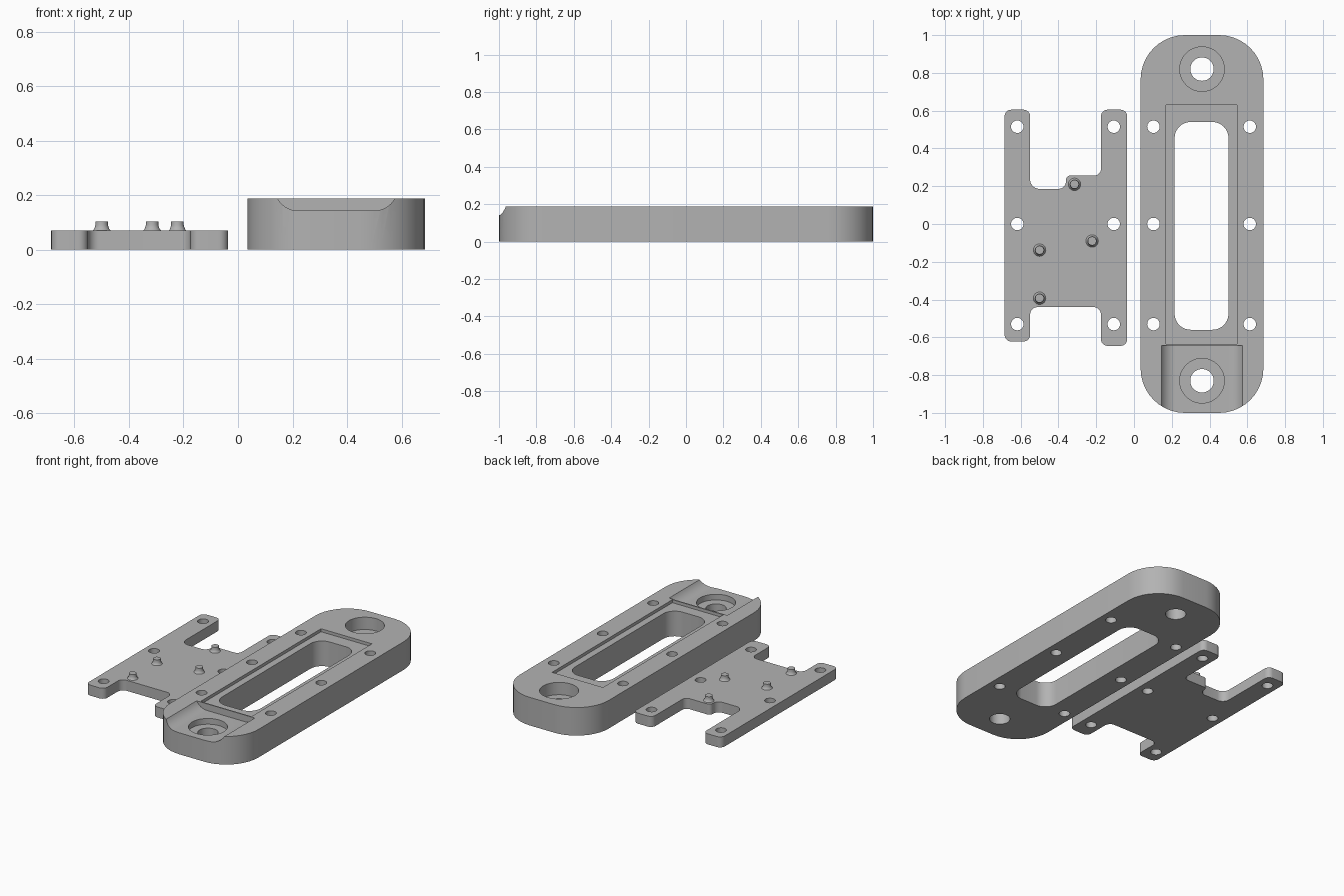
import bpy, bmesh, math
from mathutils import Vector

if "Cube" in bpy.data.objects:
    bpy.data.objects.remove(bpy.data.objects["Cube"], do_unlink=True)

grey = bpy.data.materials.new("mid grey")
grey.use_nodes = True
colour = (0.45, 0.45, 0.45, 1)
grey.diffuse_color = colour
grey.node_tree.nodes["Principled BSDF"].inputs["Base Color"].default_value = colour


def fillet(corners, steps=10):
    """Round each (x, y, radius) corner of a closed outline."""
    out = []
    for i, (x, y, r) in enumerate(corners):
        p = Vector((x, y))
        a = (Vector(corners[i - 1][:2]) - p).normalized()
        b = (Vector(corners[(i + 1) % len(corners)][:2]) - p).normalized()
        centre = p + (a + b) * r
        for k in range(steps + 1):
            t = k / steps * math.pi / 2
            out.append(centre - b * r * math.cos(t) - a * r * math.sin(t))
    return out


def rounded_rect(x0, x1, y0, y1, r):
    return fillet([(x0, y0, r), (x1, y0, r), (x1, y1, r), (x0, y1, r)])


def circle(x, y, r, n=32):
    return [(x + r * math.cos(2 * math.pi * k / n),
             y + r * math.sin(2 * math.pi * k / n)) for k in range(n)]


def finish(name, bm):
    bmesh.ops.recalc_face_normals(bm, faces=bm.faces)
    mesh = bpy.data.meshes.new(name)
    bm.to_mesh(mesh)
    bm.free()
    mesh.materials.append(grey)
    obj = bpy.data.objects.new(name, mesh)
    bpy.context.collection.objects.link(obj)
    return obj


def prism(name, outline, lo, hi, along_y=False):
    """Extrude a flat outline along z, or along y when it is an x-z profile."""
    bm = bmesh.new()
    place = (lambda a, b, d: (a, d, b)) if along_y else (lambda a, b, d: (a, b, d))
    bottom = bm.faces.new([bm.verts.new(place(a, b, lo)) for a, b in outline])
    geom = bmesh.ops.extrude_face_region(bm, geom=[bottom])["geom"]
    move = place(0, 0, hi - lo)
    bmesh.ops.translate(bm, vec=move,
                        verts=[g for g in geom if isinstance(g, bmesh.types.BMVert)])
    return finish(name, bm)


def lathe(name, profile, x, y, n=24):
    """Spin (radius, z) points into a capped peg."""
    bm = bmesh.new()
    rings = [[bm.verts.new((a, b, z)) for a, b in circle(x, y, r, n)] for r, z in profile]
    for low, high in zip(rings, rings[1:]):
        for k in range(n):
            j = (k + 1) % n
            bm.faces.new((low[k], low[j], high[j], high[k]))
    bm.faces.new(rings[0])
    bm.faces.new(rings[-1])
    return finish(name, bm)


def smooth(obj):
    bpy.ops.object.select_all(action='DESELECT')
    obj.select_set(True)
    bpy.context.view_layer.objects.active = obj
    bpy.ops.object.shade_smooth_by_angle(angle=math.radians(30))


def cut(obj, cutters):
    """Subtract the cutters, then remove them."""
    for c in cutters:
        c.hide_render = True
        mod = obj.modifiers.new("cut", 'BOOLEAN')
        mod.operation = 'DIFFERENCE'
        mod.solver = 'EXACT'
        mod.object = c
    bpy.context.view_layer.update()
    graph = bpy.context.evaluated_depsgraph_get()
    obj_mesh = bpy.data.meshes.new_from_object(obj.evaluated_get(graph))
    obj.modifiers.clear()
    obj.data = obj_mesh
    for c in cutters:
        bpy.data.objects.remove(c, do_unlink=True)
    smooth(obj)


TOP = 0.187
MID = 0.36
SCREW_ROWS = (0.515, 0, -0.53)

# Long rounded frame
frame = prism("frame", rounded_rect(0.035, 0.685, -1, 1, 0.235), 0, TOP)
cutters = [
    prism("window_cutter", rounded_rect(0.215, 0.5, -0.56, 0.54, 0.085), -0.1, 0.3),
    prism("recess_cutter", [(0.17, -0.635), (0.545, -0.635), (0.545, 0.63), (0.17, 0.63)],
          TOP - 0.02, 0.3),
]
# Dished saddle at the front end
floor, radius, sweep = 0.143, 0.085, math.radians(61)
arc = [(0.14 + radius * math.sin(sweep * k / 8), floor + radius * (1 - math.cos(sweep * k / 8)))
       for k in range(9)]
right = [(MID + a, z) for a, z in arc] + [(MID + arc[-1][0], 0.3)]
left = [(2 * MID - x, z) for x, z in reversed(right)]
cutters.append(prism("saddle_cutter", left + right, -1.1, -0.643, along_y=True))
# Counterbored end holes and screw holes
for y in (0.82, -0.83):
    cutters.append(prism("bore_cutter", circle(MID, y, 0.118, 48), 0.105, 0.3))
    cutters.append(prism("end_hole_cutter", circle(MID, y, 0.062), -0.1, 0.3))
for x in (0.103, 0.613):
    for y in SCREW_ROWS:
        cutters.append(prism("screw_cutter", circle(x, y, 0.033), -0.1, 0.3))
cut(frame, cutters)

# Thin plate with four legs
THICK = 0.07
outline = [
    (-0.685, -0.622, 0.035), (-0.55, -0.622, 0.035), (-0.55, -0.44, 0.04),
    (-0.175, -0.44, 0.04), (-0.175, -0.645, 0.035), (-0.036, -0.645, 0.035),
    (-0.036, 0.605, 0.035), (-0.175, 0.605, 0.035), (-0.175, 0.257, 0.035),
    (-0.36, 0.257, 0.025), (-0.36, 0.186, 0.04), (-0.55, 0.186, 0.05),
    (-0.55, 0.605, 0.035), (-0.685, 0.605, 0.035),
]
plate = prism("mounting_plate", fillet(outline), 0, THICK)
cut(plate, [prism("plate_hole_cutter", circle(x, y, 0.033), -0.1, 0.3)
            for x in (-0.618, -0.107) for y in SCREW_ROWS])

# Locating pegs with flared feet
flare = [(0.033, THICK - 0.01), (0.033, THICK), (0.028, 0.075), (0.025, 0.083),
         (0.023, 0.09), (0.023, 0.104)]
for i, (x, y) in enumerate([(-0.315, 0.21), (-0.222, -0.09), (-0.5, -0.138), (-0.5, -0.393)]):
    smooth(lathe(f"peg_{i + 1}", flare, x, y))
